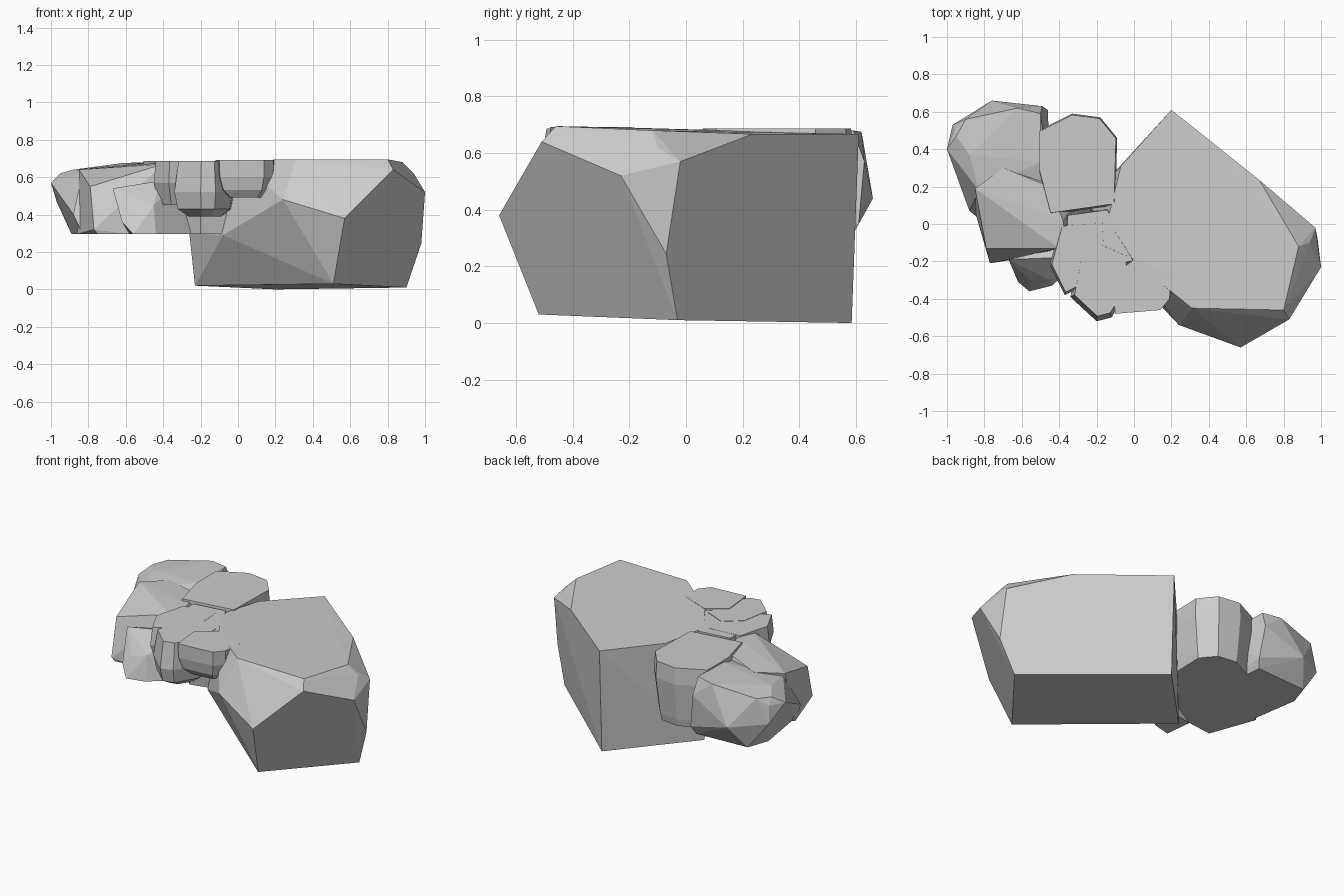
import bpy, bmesh


def hull_rock(name, points):
    """Flat-faced boulder: convex hull of a few corner points."""
    bm = bmesh.new()
    for p in points:
        bm.verts.new(p)
    res = bmesh.ops.convex_hull(bm, input=bm.verts)
    junk = {g for g in res["geom_interior"] + res["geom_unused"]
            if isinstance(g, bmesh.types.BMVert)}
    bmesh.ops.delete(bm, geom=list(junk), context='VERTS')
    bmesh.ops.dissolve_limit(bm, angle_limit=0.03, verts=bm.verts, edges=bm.edges)
    bmesh.ops.recalc_face_normals(bm, faces=bm.faces)
    mesh = bpy.data.meshes.new(name)
    bm.to_mesh(mesh)
    bm.free()
    obj = bpy.data.objects.new(name, mesh)
    bpy.context.collection.objects.link(obj)
    return obj


def ring_rock(name, outline, levels):
    """Boulder from one outline, shrunk towards its centre at each height."""
    cx = sum(p[0] for p in outline) / len(outline)
    cy = sum(p[1] for p in outline) / len(outline)
    hull_rock(name, [(cx + (x - cx) * s, cy + (y - cy) * s, z)
                     for z, s in levels for x, y in outline])


# Main boulder with gently tilted top and sheer back walls
hull_rock("main_boulder", [
    (0.20, 0.61, 0.667), (-0.07, 0.31, 0.675), (-0.14, 0.02, 0.683), (0.0, -0.2, 0.69),
    (0.31, -0.45, 0.695), (0.80, -0.46, 0.695), (0.88, -0.12, 0.68), (0.94, -0.10, 0.62),
    (0.67, 0.235, 0.667), (0.97, -0.02, 0.57), (1.0, -0.23, 0.52), (0.98, -0.07, 0.245),
    (0.83, -0.51, 0.64), (0.57, -0.66, 0.38), (0.24, -0.54, 0.48), (-0.08, -0.20, 0.29),
    (-0.26, 0.10, 0.30), (-0.23, 0.14, 0.02), (0.20, 0.585, 0.0), (0.90, -0.03, 0.01),
    (0.51, -0.52, 0.03)])

# Long side boulders with sloping tops and level undersides
hull_rock("back_left_rock", [
    (-1.0, 0.40, 0.57), (-0.97, 0.53, 0.47), (-0.96, 0.51, 0.58), (-0.76, 0.66, 0.44),
    (-0.49, 0.63, 0.57), (-0.46, 0.61, 0.35), (-0.95, 0.47, 0.62), (-0.90, 0.56, 0.63),
    (-0.62, 0.62, 0.675), (-0.50, 0.59, 0.68), (-0.88, 0.37, 0.64), (-0.50, 0.33, 0.675),
    (-0.88, 0.07, 0.40), (-0.83, 0.18, 0.62), (-0.45, 0.20, 0.64), (-0.89, 0.42, 0.295),
    (-0.84, 0.56, 0.295), (-0.83, 0.03, 0.295), (-0.48, 0.58, 0.295), (-0.45, 0.20, 0.295)])
hull_rock("left_rock", [
    (-0.85, 0.19, 0.64), (-0.79, -0.13, 0.55), (-0.40, -0.13, 0.67), (-0.36, -0.10, 0.66),
    (-0.77, -0.21, 0.32), (-0.58, -0.18, 0.295), (-0.38, 0.02, 0.68), (-0.45, 0.20, 0.67),
    (-0.70, 0.30, 0.65), (-0.75, -0.20, 0.295), (-0.86, 0.10, 0.295), (-0.20, 0.30, 0.295),
    (-0.20, 0.05, 0.295), (-0.35, -0.05, 0.295)])

# Rounder rocks filling the cluster
ring_rock("back_middle_rock",
          [(-0.51, 0.50), (-0.33, 0.59), (-0.18, 0.57), (-0.09, 0.46), (-0.10, 0.10),
           (-0.45, 0.05), (-0.51, 0.28)],
          [(0.687, 0.97), (0.58, 1.0), (0.34, 0.88), (0.295, 0.84)])
hull_rock("front_left_rock", [
    (-0.67, -0.19, 0.54), (-0.62, -0.31, 0.36), (-0.56, -0.36, 0.295), (-0.44, -0.33, 0.295),
    (-0.56, -0.30, 0.42), (-0.45, -0.30, 0.45), (-0.64, -0.21, 0.45), (-0.42, -0.18, 0.58),
    (-0.58, -0.18, 0.295), (-0.30, -0.15, 0.295), (-0.18, -0.10, 0.295), (-0.30, -0.10, 0.58)])
ring_rock("centre_left_rock",
          [(-0.45, -0.22), (-0.37, -0.38), (-0.25, -0.32), (-0.15, -0.15), (-0.16, 0.02),
           (-0.39, 0.0), (-0.35, -0.09)],
          [(0.685, 0.93), (0.57, 1.0), (0.45, 0.8)])
ring_rock("front_middle_rock",
          [(-0.34, -0.39), (-0.20, -0.52), (-0.12, -0.50), (-0.03, -0.35), (-0.02, -0.15),
           (-0.18, -0.08), (-0.30, -0.18)],
          [(0.687, 0.87), (0.52, 1.0), (0.43, 0.9), (0.39, 0.55)])
ring_rock("front_right_rock",
          [(-0.10, -0.48), (0.14, -0.46), (0.19, -0.40), (0.20, -0.27), (0.0, -0.19),
           (-0.12, -0.28)],
          [(0.692, 1.0), (0.60, 0.98), (0.53, 0.85), (0.49, 0.6)])
ring_rock("centre_rock",
          [(-0.36, -0.10), (-0.20, -0.25), (0.0, -0.20), (-0.12, 0.03), (-0.14, 0.08), (-0.36, 0.05)],
          [(0.684, 0.97), (0.55, 1.0), (0.295, 0.8)])
